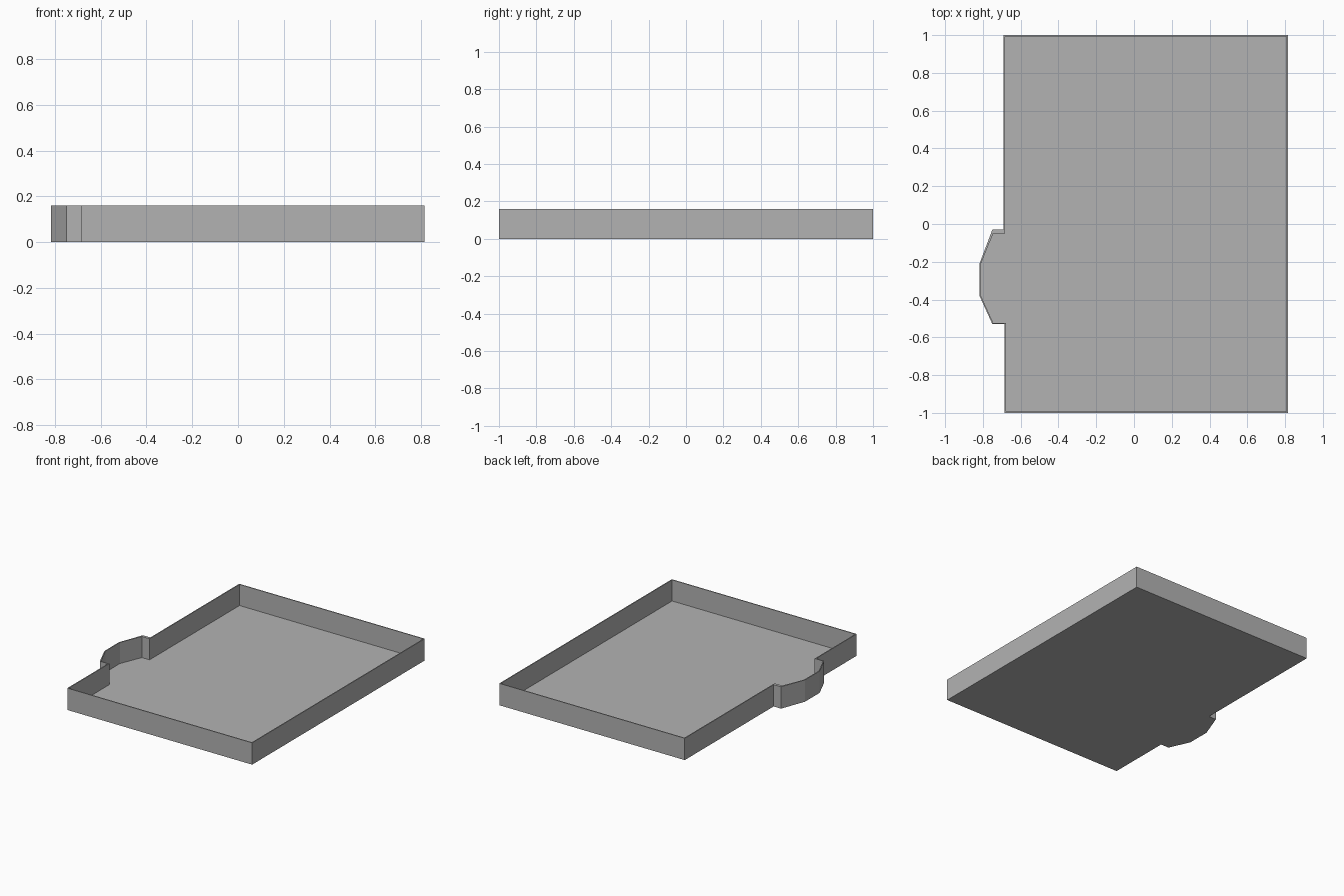
import bpy
import bmesh

cube = bpy.data.objects.get("Cube")
if cube:
    bpy.data.objects.remove(cube, do_unlink=True)

HEIGHT = 0.16
WALL = 0.007
FLOOR = 0.005

grey = bpy.data.materials.new("plain_grey")
grey.use_nodes = True
colour = (0.45, 0.45, 0.45, 1)
grey.diffuse_color = colour
grey.node_tree.nodes["Principled BSDF"].inputs["Base Color"].default_value = colour

# Outline: rectangle with an angled bay on the right side
outline = [
    (-0.685, -1), (0.815, -1), (0.815, 1), (-0.69, 1),
    (-0.69, -0.03), (-0.75, -0.03), (-0.818, -0.21),
    (-0.818, -0.38), (-0.75, -0.53), (-0.685, -0.53),
]

# Solid block raised from the outline
bm = bmesh.new()
base = bm.faces.new([bm.verts.new((x, y, 0)) for x, y in outline])
raised = bmesh.ops.extrude_face_region(bm, geom=[base], use_keep_orig=True)
top = next(g for g in raised["geom"] if isinstance(g, bmesh.types.BMFace))
bmesh.ops.translate(bm, verts=top.verts, vec=(0, 0, HEIGHT))
bmesh.ops.recalc_face_normals(bm, faces=bm.faces)

# Hollow it into a thin-walled tray
bmesh.ops.inset_region(bm, faces=[top], thickness=WALL, use_even_offset=True)
pit = bmesh.ops.extrude_discrete_faces(bm, faces=[top])["faces"][0]
bmesh.ops.translate(bm, verts=pit.verts, vec=(0, 0, FLOOR - HEIGHT))

# Thicker return wall at the back of the bay
for v in bm.verts:
    if -0.045 < v.co.y < -0.032:
        v.co.y = -0.05

bmesh.ops.recalc_face_normals(bm, faces=bm.faces)
mesh = bpy.data.meshes.new("floor_tray")
bm.to_mesh(mesh)
bm.free()
mesh.materials.append(grey)
tray = bpy.data.objects.new("floor_tray", mesh)
bpy.context.collection.objects.link(tray)
